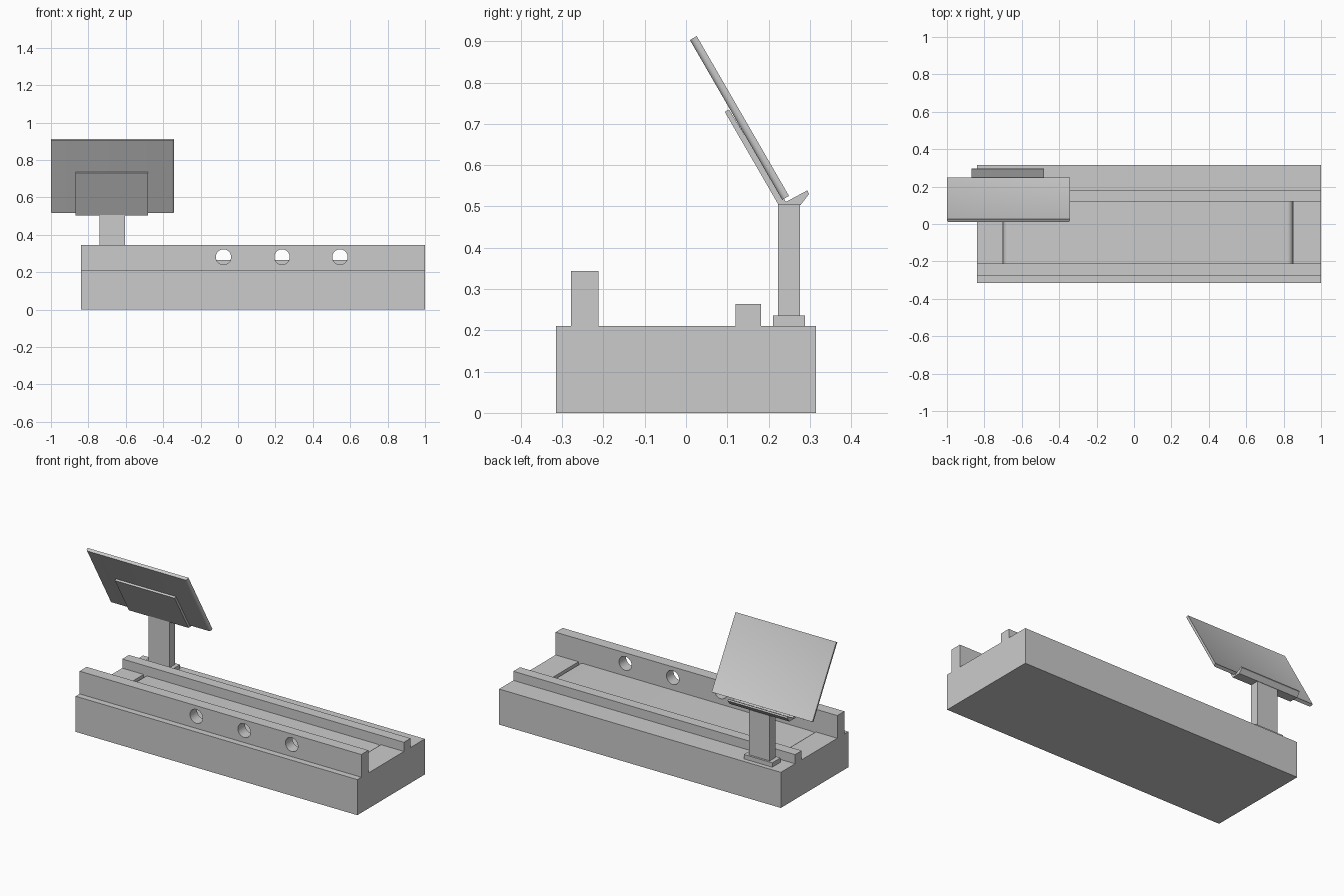
import bpy, bmesh, math
from mathutils import Vector

if "Cube" in bpy.data.objects:
    bpy.data.objects.remove(bpy.data.objects["Cube"])


def prism(name, profile, x0, x1):
    """Extrude a (y, z) profile along x."""
    bm = bmesh.new()
    face = bm.faces.new([bm.verts.new((x0, y, z)) for y, z in profile])
    ext = bmesh.ops.extrude_face_region(bm, geom=[face])
    verts = [v for v in ext["geom"] if isinstance(v, bmesh.types.BMVert)]
    bmesh.ops.translate(bm, verts=verts, vec=(x1 - x0, 0, 0))
    bmesh.ops.recalc_face_normals(bm, faces=bm.faces)
    mesh = bpy.data.meshes.new(name)
    bm.to_mesh(mesh)
    bm.free()
    ob = bpy.data.objects.new(name, mesh)
    bpy.context.collection.objects.link(ob)
    return ob


def box(name, x0, x1, y0, y1, z0, z1):
    return prism(name, [(y0, z0), (y1, z0), (y1, z1), (y0, z1)], x0, x1)


def cut(target, cutter):
    mod = target.modifiers.new("cut", "BOOLEAN")
    mod.operation, mod.solver, mod.object = "DIFFERENCE", "EXACT", cutter
    cutter.hide_render = True
    cutter.hide_viewport = True


def smooth(ob):
    bpy.ops.object.select_all(action="DESELECT")
    ob.select_set(True)
    bpy.context.view_layer.objects.active = ob
    bpy.ops.object.shade_smooth_by_angle(angle=math.radians(35))


# Counter base with a belt well
base = box("counter_base", -0.84, 1.0, -0.315, 0.315, 0, 0.21)
cut(base, box("well_cutter", -0.70, 0.85, -0.212, 0.12, 0.14, 0.3))

# Conveyor belt with rounded ends
belt = box("conveyor_belt", -0.70, 0.85, -0.212, 0.12, 0.14, 0.207)
bm = bmesh.new()
bm.from_mesh(belt.data)
ends = [e for e in bm.edges if all(v.co.z > 0.2 for v in e.verts)
        and abs(e.verts[0].co.x - e.verts[1].co.x) < 1e-4]
bmesh.ops.bevel(bm, geom=ends, offset=0.03, segments=8, profile=0.5, affect="EDGES")
bm.to_mesh(belt.data)
bm.free()
smooth(belt)

# Side rails, the front one pierced by round holes
front_rail = box("front_rail", -0.84, 1.0, -0.278, -0.212, 0.21, 0.344)
for x in (-0.078, 0.235, 0.545):
    bpy.ops.mesh.primitive_cylinder_add(vertices=40, radius=0.041, depth=0.2,
                                        location=(x, -0.245, 0.281),
                                        rotation=(math.pi / 2, 0, 0))
    cutter = bpy.context.object
    cutter.name = "hole_cutter"
    cut(front_rail, cutter)
smooth(front_rail)
box("back_rail", -0.84, 1.0, 0.12, 0.182, 0.21, 0.264)

# Display post and foot
box("post_foot", -0.765, -0.58, 0.211, 0.288, 0.21, 0.236)
box("display_post", -0.74, -0.604, 0.223, 0.276, 0.236, 0.506)

# L-shaped cradle under the display
box_profile = [(0.094, 0.729), (0.224, 0.504), (0.278, 0.504), (0.298, 0.53),
               (0.294, 0.539), (0.242, 0.511), (0.104, 0.735)]
prism("display_cradle", box_profile, -0.87, -0.48)

# Tilted display: slab with rounded side edges and a recessed screen
along = Vector((0, -0.5, 0.866))
out = Vector((0, 0.866, 0.5))
foot = Vector((0, 0.233, 0.516))
corners = [foot, foot + out * 0.019, foot + out * 0.019 + along * 0.447, foot + along * 0.447]
panel = prism("display_panel", [(c.y, c.z) for c in corners], -1.0, -0.342)
bm = bmesh.new()
bm.from_mesh(panel.data)
rims = [e for e in bm.edges if e.calc_length() > 0.3
        and abs(e.verts[0].co.x - e.verts[1].co.x) < 1e-4
        and (e.verts[0].co - foot).dot(out) < 0.01]
bmesh.ops.bevel(bm, geom=rims, offset=0.012, segments=6, profile=0.5, affect="EDGES")
bm.normal_update()
screen = [f for f in bm.faces if f.normal.dot(out) > 0.99]
bmesh.ops.inset_region(bm, faces=screen, thickness=0.024, depth=0)
bmesh.ops.translate(bm, verts=list({v for f in screen for v in f.verts}), vec=out * -0.005)
bm.to_mesh(panel.data)
bm.free()
smooth(panel)
